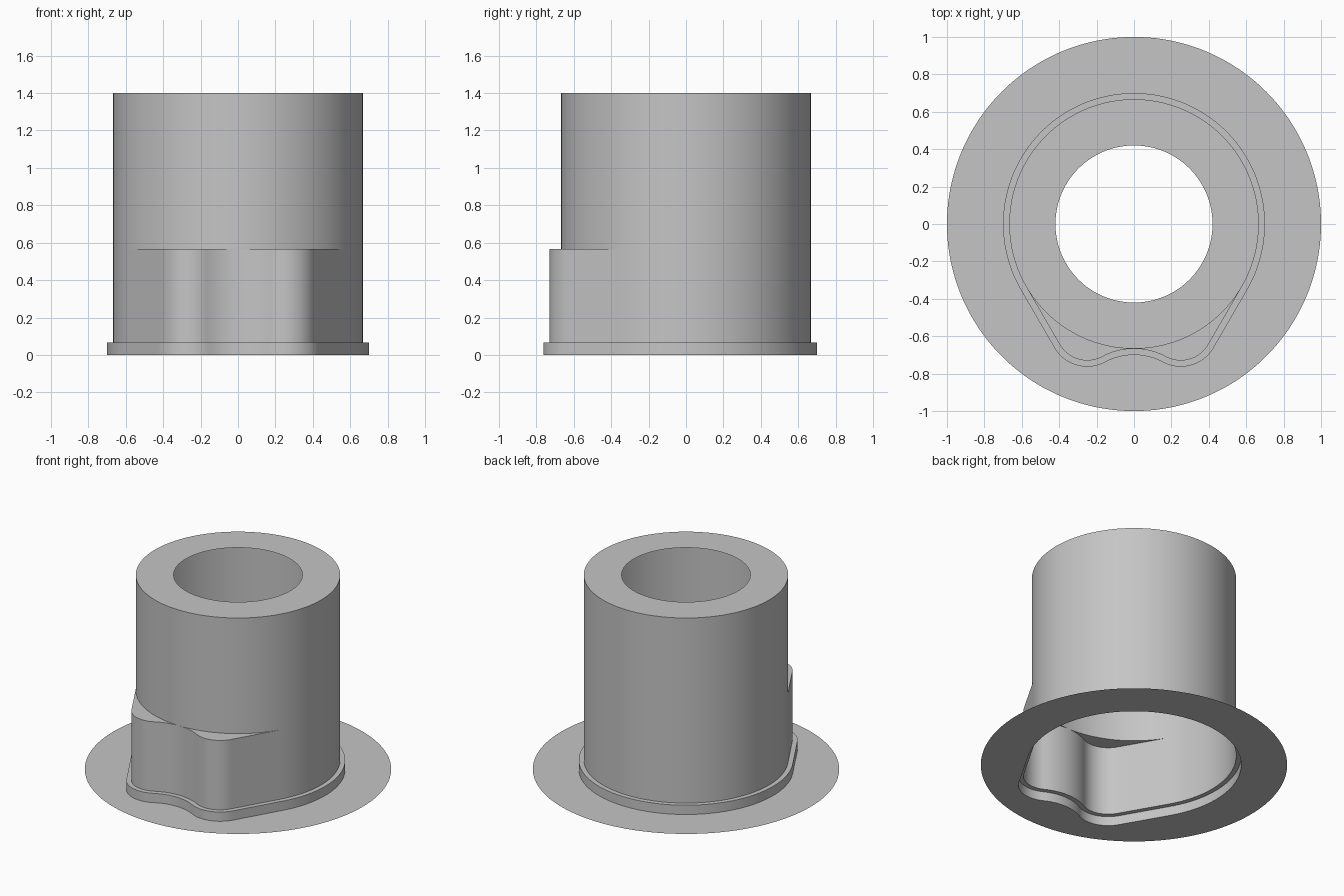
import bpy
import bmesh
import math
from mathutils import Vector

cube = bpy.data.objects.get("Cube")
if cube:
    bpy.data.objects.remove(cube)

grey = bpy.data.materials.new("light grey")
grey.use_nodes = True
colour = (0.56, 0.56, 0.56, 1)
grey.diffuse_color = colour
grey.node_tree.nodes["Principled BSDF"].inputs["Base Color"].default_value = colour

# Main sizes
BARREL, BORE, FLANGE = 0.667, 0.42, 1.0
RIM_Z, ROOF_Z, TOP_Z = 0.067, 0.567, 1.4
RIM_WIDTH = 0.033
LOBE = Vector((0.25, -0.56))
LOBE_R = 0.17
# Concave arc that touches the barrel in the middle and both lobes
gap = LOBE.y + BARREL
DIP_R = (LOBE.x**2 + gap**2 - LOBE_R**2) / (2 * (LOBE_R - gap))
DIP = Vector((0, -BARREL - DIP_R))
TURN = math.degrees(math.atan2(LOBE.y - DIP.y, LOBE.x))


def arc(centre, radius, start, end, steps):
    angles = [math.radians(start + (end - start) * i / steps) for i in range(steps + 1)]
    return [centre + radius * Vector((math.cos(a), math.sin(a))) for a in angles]


def outline(offset):
    """Barrel outline with two front lobes, grown outwards by offset."""
    dip = arc(DIP, DIP_R - offset, 90, TURN, 10)
    lobe = arc(LOBE, LOBE_R + offset, TURN - 180, -30, 20)
    back = arc(Vector((0, 0)), BARREL + offset, -30, 90, 56)
    flank = [lobe[-1].lerp(back[0], i / 14) for i in range(1, 14)]
    half = dip + lobe[1:] + flank + back
    return half + [Vector((-p.x, p.y)) for p in reversed(half[1:-1])]


def circle(radius, guide):
    return [p.normalized() * radius for p in guide]


def loft(name, lower, z0, upper, z1):
    """Thin sheet between two matching rings."""
    bm = bmesh.new()
    a = [bm.verts.new((p.x, p.y, z0)) for p in lower]
    b = [bm.verts.new((p.x, p.y, z1)) for p in upper]
    for i in range(len(a)):
        j = (i + 1) % len(a)
        bm.faces.new((a[i], a[j], b[j], b[i]))
    bmesh.ops.remove_doubles(bm, verts=bm.verts, dist=0.0001)
    mesh = bpy.data.meshes.new(name)
    bm.to_mesh(mesh)
    bm.free()
    mesh.materials.append(grey)
    obj = bpy.data.objects.new(name, mesh)
    bpy.context.collection.objects.link(obj)
    bpy.ops.object.select_all(action="DESELECT")
    obj.select_set(True)
    bpy.context.view_layer.objects.active = obj
    bpy.ops.object.shade_smooth_by_angle(angle=math.radians(30))


wall = outline(0)
rim = outline(RIM_WIDTH)
barrel = circle(BARREL, wall)

# Flat flange and the raised rim around the foot
loft("base_flange", circle(FLANGE, rim), 0, rim, 0)
loft("foot_rim_wall", rim, 0, rim, RIM_Z)
loft("foot_rim_ledge", rim, RIM_Z, wall, RIM_Z)
# Lobed lower body and the flat roof over the lobes
loft("lobed_body", wall, RIM_Z, wall, ROOF_Z)
loft("lobe_roof", wall, ROOF_Z, barrel, ROOF_Z)
# Round barrel and its open top
loft("barrel", barrel, ROOF_Z, barrel, TOP_Z)
loft("top_ring", barrel, TOP_Z, circle(BORE, wall), TOP_Z)
